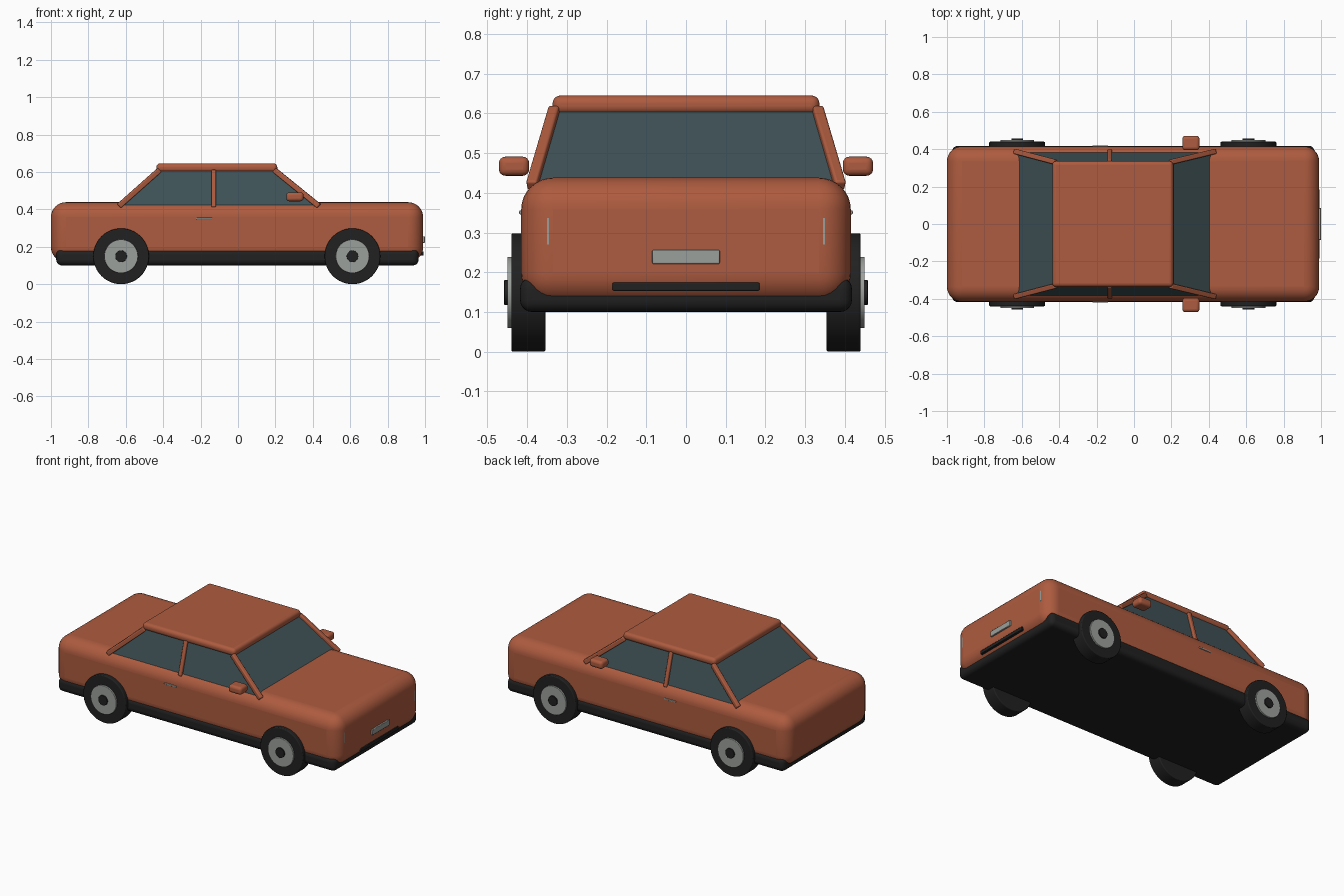
import bpy, bmesh, math
from mathutils import Vector, Matrix

cube = bpy.data.objects.get("Cube")
if cube:
    bpy.data.objects.remove(cube, do_unlink=True)


def material(name, rgb):
    m = bpy.data.materials.new(name)
    m.use_nodes = True
    m.diffuse_color = (*rgb, 1)
    m.node_tree.nodes["Principled BSDF"].inputs["Base Color"].default_value = (*rgb, 1)
    return m


PAINT = material("rust orange paint", (0.42, 0.105, 0.05))
GLASS = material("dark teal glass", (0.05, 0.085, 0.095))
BLACK = material("black rubber", (0.015, 0.015, 0.015))
SILVER = material("silver metal", (0.33, 0.35, 0.33))


def finish(name, bm, mat, bevel=0, segments=4):
    mesh = bpy.data.meshes.new(name)
    bmesh.ops.recalc_face_normals(bm, faces=bm.faces)
    bm.to_mesh(mesh)
    bm.free()
    mesh.materials.append(mat)
    obj = bpy.data.objects.new(name, mesh)
    bpy.context.collection.objects.link(obj)
    if bevel:
        mod = obj.modifiers.new("rounded edges", 'BEVEL')
        mod.width, mod.segments = bevel, segments
        mod.limit_method = 'ANGLE'
        mod.angle_limit = math.radians(40)
    bpy.ops.object.select_all(action='DESELECT')
    obj.select_set(True)
    bpy.context.view_layer.objects.active = obj
    bpy.ops.object.shade_smooth_by_angle(angle=math.radians(35))
    return obj


def box(name, low, high, mat, bevel=0, segments=4):
    low, high = Vector(low), Vector(high)
    bm = bmesh.new()
    bmesh.ops.create_cube(bm, size=1)
    for v in bm.verts:
        v.co = (low + high) / 2 + v.co * (high - low)
    return finish(name, bm, mat, bevel, segments)


def beam(name, start, end, width):
    start, end = Vector(start), Vector(end)
    axis = end - start
    bm = bmesh.new()
    bmesh.ops.create_cube(bm, size=1)
    turn = axis.to_track_quat('Z', 'Y').to_matrix().to_4x4()
    place = Matrix.Translation((start + end) / 2) @ turn
    bm.transform(place @ Matrix.Diagonal((width, width, axis.length, 1)))
    return finish(name, bm, PAINT, 0.006, 3)


def disc(name, x, z, y0, y1, radius, mat, bevel=0):
    bm = bmesh.new()
    bmesh.ops.create_cone(bm, cap_ends=True, segments=48, radius1=radius,
                          radius2=radius, depth=abs(y1 - y0))
    bm.transform(Matrix.Translation((x, (y0 + y1) / 2, z))
                 @ Matrix.Rotation(math.pi / 2, 4, 'X'))
    return finish(name, bm, mat, bevel, 3)


def side_box(name, side, low, high, mat, bevel=0):
    ys = sorted((side * low[1], side * high[1]))
    return box(name, (low[0], ys[0], low[2]), (high[0], ys[1], high[2]), mat, bevel)


# Body shell and dark lower skirt
box("body", (-1, -0.415, 0.118), (0.99, 0.415, 0.438), PAINT, 0.08, 8)
box("lower_skirt", (-0.972, -0.418, 0.1), (0.965, 0.418, 0.188), BLACK, 0.03, 5)

# Cabin glass: a box tapered towards the roof
bm = bmesh.new()
bmesh.ops.create_cube(bm, size=1)
for v in bm.verts:
    top = v.co.z > 0
    if v.co.x > 0:
        v.co.x = 0.195 if top else 0.425
    else:
        v.co.x = -0.425 if top else -0.633
    v.co.y = math.copysign(0.328 if top else 0.382, v.co.y)
    v.co.z = 0.61 if top else 0.42
finish("cabin_glass", bm, GLASS)
box("roof", (-0.437, -0.336, 0.598), (0.21, 0.336, 0.645), PAINT, 0.02, 5)

# Nose details
box("number_plate", (0.97, -0.085, 0.221), (1.0, 0.085, 0.256), SILVER, 0.003, 2)
box("lower_grille", (0.95, -0.185, 0.153), (0.992, 0.185, 0.174), BLACK, 0.003, 2)

for side, label in ((-1, "near"), (1, "far")):
    # Pillars
    foot, head = side * 0.388, side * 0.331
    beam(f"{label}_windscreen_pillar", (0.433, foot, 0.417), (0.195, head, 0.61), 0.028)
    beam(f"{label}_rear_pillar", (-0.637, foot, 0.417), (-0.42, head, 0.61), 0.028)
    beam(f"{label}_door_pillar", (-0.13, foot, 0.41), (-0.13, head, 0.61), 0.024)

    # Mirror, door handle and headlight
    side_box(f"{label}_mirror", side, (0.258, 0.395, 0.443), (0.35, 0.471, 0.491), PAINT, 0.016)
    side_box(f"{label}_door_handle", side, (-0.222, 0.4, 0.346), (-0.138, 0.42, 0.355), SILVER, 0.002)
    side_box(f"{label}_headlight", side, (0.95, 0.26, 0.27), (0.989, 0.35, 0.336), SILVER)

    # Wheels
    for x, end in ((0.612, "front"), (-0.625, "rear")):
        name = f"{label}_{end}"
        disc(f"{name}_tyre", x, 0.149, side * 0.354, side * 0.44, 0.149, BLACK, 0.005)
        disc(f"{name}_wheel_disc", x, 0.149, side * 0.43, side * 0.45, 0.09, SILVER, 0.002)
        disc(f"{name}_hub_cap", x, 0.149, side * 0.44, side * 0.458, 0.031, BLACK, 0.002)
